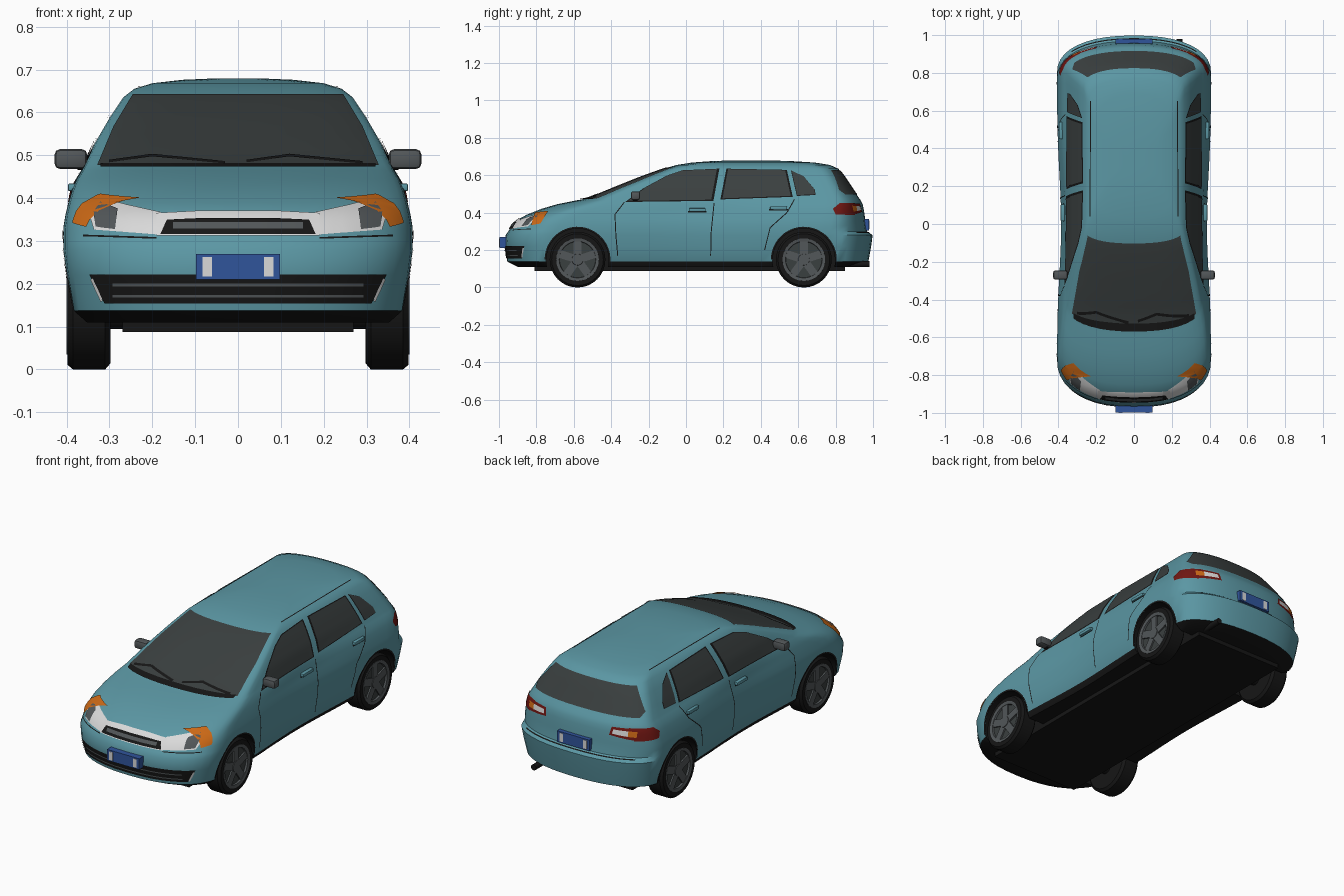
import bpy, bmesh, math
from mathutils import Vector, Matrix
from mathutils.bvhtree import BVHTree

old = bpy.data.objects.get("Cube")
if old:
    bpy.data.objects.remove(old, do_unlink=True)


def material(name, r, g, b):
    m = bpy.data.materials.new(name)
    m.use_nodes = True
    m.diffuse_color = (r, g, b, 1)
    m.node_tree.nodes["Principled BSDF"].inputs["Base Color"].default_value = (r, g, b, 1)
    return m


PAINT = material("teal paint", .105, .31, .37)
BLACK = material("black rubber", .008, .008, .008)
GLASS = material("dark glass", .042, .05, .05)
GREY = material("wheel grey", .085, .095, .1)
WHITE = material("lamp white", .7, .7, .7)
ORANGE = material("indicator orange", .6, .14, .008)
RED = material("tail lamp red", .16, .008, .006)
BLUE = material("plate blue", .03, .09, .33)


def finish(name, bm, mats, mirror=False, angle=35):
    me = bpy.data.meshes.new(name)
    bm.to_mesh(me)
    for m in mats:
        me.materials.append(m)
    me.shade_smooth()
    me.set_sharp_from_angle(angle=math.radians(angle))
    ob = bpy.data.objects.new(name, me)
    bpy.context.collection.objects.link(ob)
    if mirror:
        ob.modifiers.new("mirror", 'MIRROR')
    return ob


def bridge(bm, rings, cap=True, closed=False):
    n = len(rings[0])
    pairs = list(zip(rings, rings[1:])) + ([(rings[-1], rings[0])] if closed else [])
    for a, b in pairs:
        for i in range(n):
            j = (i + 1) % n
            bm.faces.new((a[i], a[j], b[j], b[i]))
    if cap and not closed:
        bm.faces.new(rings[0])
        bm.faces.new(rings[-1])
    bmesh.ops.recalc_face_normals(bm, faces=bm.faces[:])


# Body: horizontal outlines stacked from sill to roof
# height, nose y, nose bow, tail y, tail bow, half width
LEVELS = [
    (.11, -.9, .25, .9, .2, .37), (.138, -.955, .25, .975, .2, .387),
    (.22, -.968, .25, .99, .2, .4), (.28, -.965, .25, .998, .2, .408),
    (.3, -.95, .25, .968, .2, .408), (.33, -.93, .25, .962, .19, .408),
    (.36, -.905, .24, .958, .18, .403), (.39, -.85, .22, .955, .17, .396),
    (.42, -.775, .22, .95, .16, .388), (.445, -.69, .21, .945, .15, .378),
    (.465, -.59, .17, .935, .14, .366), (.478, -.52, .11, .925, .13, .358),
    (.53, -.395, .1, .89, .12, .333), (.59, -.245, .09, .85, .11, .298),
    (.635, -.12, .07, .815, .1, .268), (.655, -.05, .08, .77, .12, .242),
    (.668, .03, .12, .69, .18, .2), (.676, .14, .12, .56, .15, .13),
    (.679, .23, .08, .46, .08, .06)]
ARC, SIDE, POWER = 10, 24, 2 / 2.3


def outline(z, nose, nbow, tail, tbow, w):
    quarter = [math.pi / 2 * i / ARC for i in range(ARC + 1)]
    bend = [(math.sin(t) ** POWER, max(math.cos(t), 0) ** POWER) for t in quarter]
    a, b = nose + nbow, tail - tbow
    half = [(w * s, a - nbow * c) for s, c in bend]
    half += [(w, a + (b - a) * i / SIDE) for i in range(1, SIDE)]
    half += [(w * s, b + tbow * c) for s, c in reversed(bend)]
    waist = .055 * min(1, max(0, (.5 - z) / .08))
    half = [(x * (1 - waist * math.exp(-(y / .36) ** 2)), y) for x, y in half]
    return half + [(-x, y) for x, y in half[-2:0:-1]]


bm = bmesh.new()
bridge(bm, [[bm.verts.new((x, y, row[0])) for x, y in outline(*row)] for row in LEVELS])
for f in bm.faces:
    f.material_index = int(f.calc_center_median().z < .137)
surface = BVHTree.FromBMesh(bm)
body = finish("body", bm, [PAINT, BLACK])

# Wheel wells cut from the body
AXLES = {"front": -.58, "rear": .63}
HUB = .149
bm = bmesh.new()
for y in AXLES.values():
    for s in (-1, 1):
        place = Matrix.Translation((s * .44, y, HUB)) @ Matrix.Rotation(math.pi / 2, 4, 'Y')
        bmesh.ops.create_cone(bm, cap_ends=True, segments=40, radius1=.168, radius2=.168,
                              depth=.34, matrix=place)
for f in bm.faces:
    f.material_index = 1
cutter = finish("wheel_well_cutter", bm, [PAINT, BLACK])
cutter.hide_render = True
cut = body.modifiers.new("wells", 'BOOLEAN')
cut.operation, cut.solver, cut.object = 'DIFFERENCE', 'EXACT', cutter
bpy.context.view_layer.update()
cut_mesh = bpy.data.meshes.new_from_object(body.evaluated_get(bpy.context.evaluated_depsgraph_get()))
body.modifiers.clear()
body.data = cut_mesh
cut_mesh.set_sharp_from_angle(angle=math.radians(35))
bpy.data.objects.remove(cutter, do_unlink=True)

# Thin panels: flat outlines projected on to the body
VIEWS = {"front": (lambda u, v: (u, -3, v), (0, 1, 0)),
         "rear": (lambda u, v: (u, 3, v), (0, -1, 0)),
         "side": (lambda u, v: (3, u, v), (-1, 0, 0)),
         "top": (lambda u, v: (u, v, 3), (0, 0, -1))}


def panel(name, view, polys, mat, lift=.003, mirror=True, step=.018):
    start, way = VIEWS[view]
    way = Vector(way)
    bm = bmesh.new()
    for poly in polys:
        bm.faces.new([bm.verts.new((u, v, 0)) for u, v in poly])
    for axis in (0, 1):
        values = [p[axis] for poly in polys for p in poly]
        no = Vector((1 - axis, axis, 0))
        for k in range(1, int((max(values) - min(values)) / step) + 1):
            bmesh.ops.bisect_plane(bm, geom=bm.verts[:] + bm.edges[:] + bm.faces[:], dist=1e-6,
                                   plane_co=no * (min(values) + k * step), plane_no=no)
    bmesh.ops.triangulate(bm, faces=bm.faces[:])
    for v in bm.verts[:]:
        hit, normal, _, _ = surface.ray_cast(Vector(start(v.co.x, v.co.y)), way)
        if hit is None:
            bm.verts.remove(v)
        else:
            v.co = hit + normal * (lift if normal.dot(way) < 0 else -lift)
    bm.normal_update()
    for f in bm.faces:
        if f.normal.dot(way) > 0:
            f.normal_flip()
    return finish(name, bm, [mat], mirror)


def stroke(name, view, pts, width=.006, mat=BLACK, lift=.002, mirror=True):
    quads = []
    for p, q in zip(pts, pts[1:]):
        p, q = Vector(p), Vector(q)
        side = Vector((p.y - q.y, q.x - p.x)).normalized() * width / 2
        quads.append([p - side, q - side, q + side, p + side])
    return panel(name, view, quads, mat, lift, mirror)


def both(pts):
    return pts + [(-u, v) for u, v in reversed(pts)]


def grown(poly, k=1.06):
    c = sum((Vector(p) for p in poly), Vector((0, 0))) / len(poly)
    return [c + (Vector(p) - c) * k for p in poly]


# Glass
panel("windscreen", "front", [both([(.328, .474), (.29, .565), (.245, .64)])], GLASS, mirror=False)
panel("rear_window", "rear", [both([(.315, .495), (.325, .52), (.245, .625)])], GLASS, mirror=False)
stroke("cowl", "front", [(-.32, .473), (.32, .473)], .008, lift=.005, mirror=False)
for i, x in enumerate((-.3, .02)):
    stroke(f"wiper_{i}", "front", [(x, .481), (x + .1, .495), (x + .27, .478)], lift=.006, mirror=False)
WINDOWS = {
    "front_door_window": [(-.31, .462), (.135, .468), (.165, .63), (-.02, .622), (-.1, .595), (-.22, .53)],
    "rear_door_window": [(.195, .475), (.56, .488), (.53, .624), (.225, .63)],
    "quarter_window": [(.595, .492), (.69, .497), (.685, .525), (.63, .59), (.565, .622)]}
for name, poly in WINDOWS.items():
    panel(name + "_trim", "side", [grown(poly)], BLACK, .0015)
    panel(name, "side", [poly], GLASS, .0045)

# Lamps, grille and bumper intake
panel("headlamp", "front", [[(.17, .312), (.335, .325), (.345, .36), (.325, .4), (.26, .383), (.18, .365)]], WHITE)
panel("headlamp_lens", "front", [[(.285, .325), (.33, .331), (.335, .365), (.32, .388), (.28, .372)]], GREY, .005)
panel("front_indicator", "side", [[(-.825, .33), (-.775, .34), (-.735, .405), (-.805, .396)]], ORANGE, .006)
panel("grille_frame", "front", [both([(.19, .31), (.19, .362), (.08, .368)])], WHITE, .004, False)
panel("grille", "front", [both([(.18, .313), (.165, .346), (.08, .35)])], BLACK, .006, False)
stroke("grille_bar", "front", [(-.15, .332), (.15, .332)], .014, GREY, .0075, False)
panel("bumper_intake", "front", [both([(.31, .155), (.345, .222)])], BLACK, .003, False)
for z in (.172, .198):
    stroke("intake_slat", "front", [(-.29, z), (.29, z)], .006, GREY, .005, False)
stroke("intake_side_trim", "front", [(.315, .16), (.338, .212)], .006, WHITE, .005)
stroke("bumper_seam", "front", [(.19, .306), (.36, .312)], .004)
panel("tail_lamp", "rear", [[(.19, .405), (.34, .388), (.34, .45), (.2, .447)]], RED)
panel("tail_lamp_side", "side", [[(.785, .42), (.8, .39), (.9, .387), (.9, .451), (.82, .449)]], RED)
panel("reversing_lamp", "rear", [[(.205, .414), (.285, .408), (.285, .436), (.21, .436)]], WHITE, .005)
panel("rear_indicator", "rear", [[(.285, .408), (.325, .406), (.325, .436), (.285, .436)]], ORANGE, .005)

# Seams
stroke("front_door_seam", "side", [(-.33, .455), (-.38, .39), (-.375, .28), (-.365, .17)], .005)
stroke("middle_door_seam", "side", [(.15, .45), (.135, .3), (.132, .17)], .005)
stroke("rear_door_seam", "side", [(.58, .47), (.54, .4), (.45, .32), (.42, .2)], .005)
stroke("roof_seam", "top", [(.232, .04), (.23, .65)], .005)
stroke("rear_bumper_seam", "rear", [(-.33, .292), (.33, .292)], .004, mirror=False)


# Solid parts
def box(name, centre, size, mat, bevel=0, mirror=False):
    bm = bmesh.new()
    bmesh.ops.create_cube(bm, size=1, matrix=Matrix.Translation(centre) @ Matrix.Diagonal((*size, 1)))
    if bevel:
        bmesh.ops.bevel(bm, geom=bm.edges[:], offset=bevel, segments=2, affect='EDGES', profile=.5)
    return finish(name, bm, [mat], mirror)


def lathe(name, profile, y, z, mat, closed=False, segments=32, mirror=True):
    bm = bmesh.new()
    turn = [math.tau * i / segments for i in range(segments)]
    bridge(bm, [[bm.verts.new((x, y + r * math.cos(a), z + r * math.sin(a))) for a in turn]
                for x, r in profile], closed=closed)
    return finish(name, bm, [mat], mirror)


box("mirror_housing", (.39, -.27, .491), (.076, .05, .046), GREY, .012, True)
box("mirror_arm", (.352, -.272, .474), (.05, .03, .016), BLACK, .004, True)
for name, y, z in (("front", .06, .415), ("rear", .495, .425)):
    box(name + "_door_handle", (.377 if y < .3 else .386, y, z), (.022, .09, .018), PAINT, .004, True)
    stroke(name + "_handle_recess", "side", [(y - .05, z - .01), (y + .05, z - .01)], .008)
for name, y, z, s in (("front", -.979, .24, -1), ("rear", .96, .335, 1)):
    box(name + "_plate", (0, y, z), (.196, .038, .06), BLUE)
    box(name + "_plate_band", (.072, y + s * .018, z), (.022, .006, .046), WHITE, 0, True)
box("floor", (0, .02, .105), (.54, 1.66, .036), BLACK)
for name, y in AXLES.items():
    lathe(name + "_axle", [(0, .035), (.31, .035)], y, HUB - .02, BLACK, segments=12)
bm = bmesh.new()
bmesh.ops.create_cone(bm, cap_ends=True, segments=14, radius1=.016, radius2=.016, depth=.16,
                      matrix=Matrix.Translation((.24, .9, .125)) @ Matrix.Rotation(math.pi / 2, 4, 'X'))
finish("exhaust", bm, [BLACK])

# Wheels
for name, y in AXLES.items():
    lathe(name + "_tyre", [(.298, .1), (.298, .135), (.31, HUB), (.385, HUB), (.398, .138),
                           (.398, .114), (.384, .108)], y, HUB, BLACK)
    lathe(name + "_wheel_dish", [(.37, .106), (.387, .104)], y, HUB, GLASS)
    lathe(name + "_rim", [(.38, .116), (.4, .114), (.397, .098), (.38, .095)], y, HUB, GREY, True)
    lathe(name + "_hub", [(.38, .034), (.398, .03)], y, HUB, GREY, segments=20)
    bm = bmesh.new()
    for i in range(5):
        spin = Matrix.Translation((.388, y, HUB)) @ Matrix.Rotation(math.tau * i / 5, 4, 'X')
        bmesh.ops.create_cube(bm, size=1, matrix=spin @ Matrix.Translation((0, 0, .058))
                              @ Matrix.Diagonal((.014, .042, .088, 1)))
    finish(name + "_spokes", bm, [GREY], True)
    arc = [math.radians(a) for a in range(-4, 185, 8)]
    stroke(name + "_arch_lip", "side",
           [(y + .171 * math.cos(a), HUB + .171 * math.sin(a)) for a in arc], .01)
